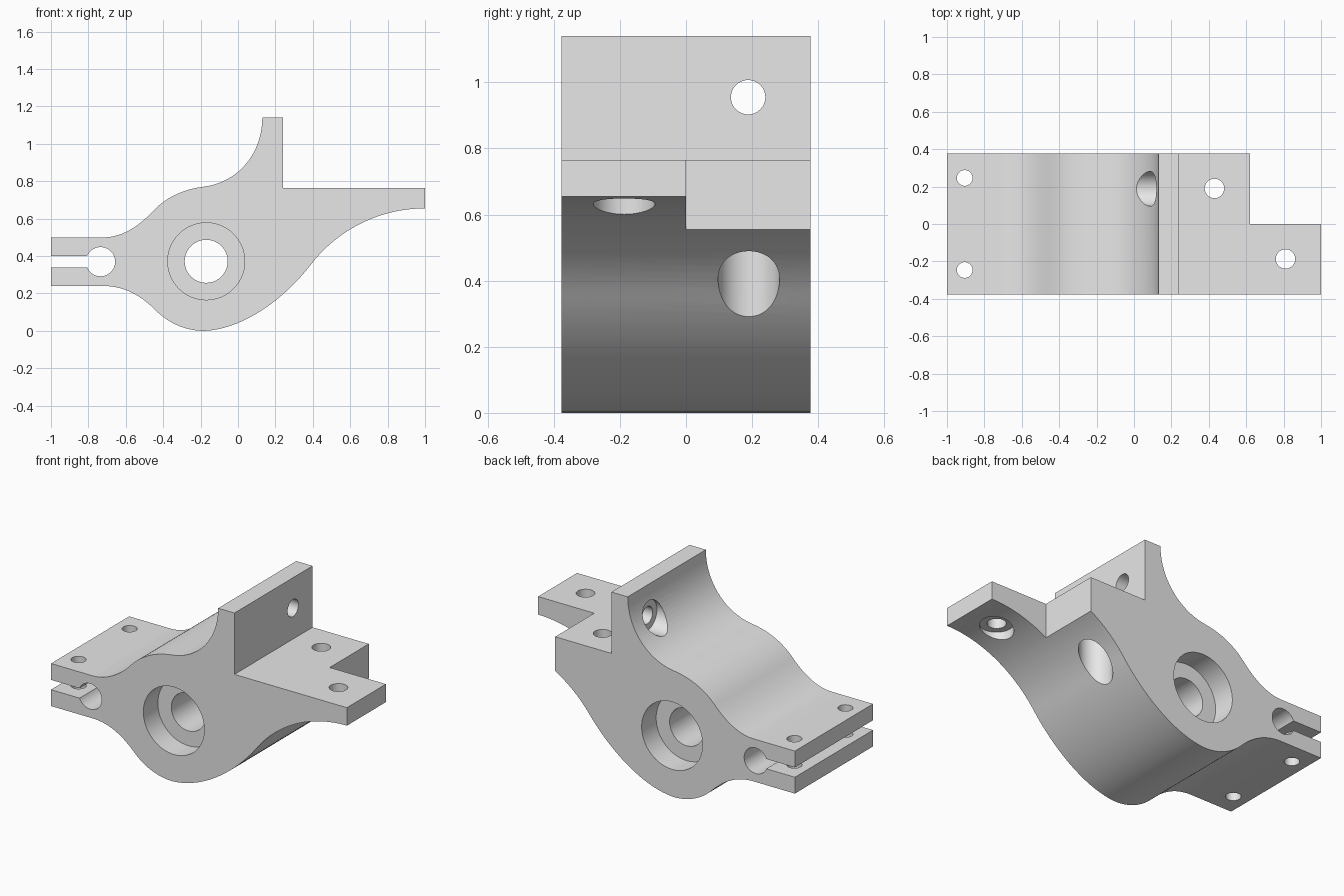
import bpy, bmesh, math
from mathutils import Vector, Matrix
from mathutils.geometry import interpolate_bezier

old = bpy.data.objects.get("Cube")
if old:
    bpy.data.objects.remove(old, do_unlink=True)

HALF = 0.377          # half of the width along y

grey = bpy.data.materials.new("plain_grey")
grey.use_nodes = True
grey.diffuse_color = (0.8, 0.8, 0.8, 1)
grey.node_tree.nodes["Principled BSDF"].inputs["Base Color"].default_value = (0.8, 0.8, 0.8, 1)


def make_object(name, bm):
    bmesh.ops.recalc_face_normals(bm, faces=bm.faces)
    mesh = bpy.data.meshes.new(name)
    bm.to_mesh(mesh)
    bm.free()
    mesh.materials.append(grey)
    obj = bpy.data.objects.new(name, mesh)
    bpy.context.collection.objects.link(obj)
    return obj


def curve(a, ha, hb, b, n=20):
    pts = [Vector((x, 0, z)) for x, z in (a, ha, hb, b)]
    return [(p.x, p.z) for p in interpolate_bezier(*pts, n)]


def arc(cx, cz, r, start, end, n=24):
    angles = [math.radians(start + (end - start) * i / (n - 1)) for i in range(n)]
    return [(cx + r * math.cos(t), cz + r * math.sin(t)) for t in angles]


# Side profile of the body, clockwise from the clamp lugs
top = (curve((-0.72, 0.50), (-0.62, 0.50), (-0.53, 0.56), (-0.46, 0.635))
      + curve((-0.46, 0.635), (-0.39, 0.71), (-0.30, 0.755), (-0.19, 0.77))[1:]
      + curve((-0.19, 0.77), (0.0, 0.79), (0.13, 0.95), (0.13, 1.14))[1:])
plate = [(0.24, 1.14), (0.24, 0.765), (1, 0.765)]
under = arc(1, -0.115, 0.77, 90, 142.4)
belly = (curve(under[-1], (0.26, 0.185), (0.04, 0.01), (-0.18, 0))[1:]
        + curve((-0.18, 0), (-0.28, 0), (-0.37, 0.04), (-0.44, 0.11))[1:]
        + curve((-0.44, 0.11), (-0.53, 0.20), (-0.62, 0.24), (-0.72, 0.24))[1:])
profile = [(-1, 0.50)] + top + plate + under + belly + [(-1, 0.24)]

bm = bmesh.new()
face = bm.faces.new([bm.verts.new((x, -HALF, z)) for x, z in profile])
side = bmesh.ops.extrude_face_region(bm, geom=[face])
moved = [v for v in side["geom"] if isinstance(v, bmesh.types.BMVert)]
bmesh.ops.translate(bm, verts=moved, vec=(0, 2 * HALF, 0))
body = make_object("bracket_body", bm)


def cut(bm):
    cutter = make_object("cutter", bm)
    cutter.hide_render = True
    mod = body.modifiers.new("cut", "BOOLEAN")
    mod.operation = "DIFFERENCE"
    mod.solver = "EXACT"
    mod.object = cutter
    bpy.context.view_layer.objects.active = body
    bpy.ops.object.modifier_apply(modifier=mod.name)
    bpy.data.objects.remove(cutter, do_unlink=True)


def drill(start, end, radius):
    a, b = Vector(start), Vector(end)
    turn = (b - a).to_track_quat("Z", "Y").to_matrix().to_4x4()
    bm = bmesh.new()
    bmesh.ops.create_cone(bm, cap_ends=True, segments=64, radius1=radius, radius2=radius,
                          depth=(b - a).length,
                          matrix=Matrix.Translation((a + b) / 2) @ turn)
    cut(bm)


def cut_box(low, high):
    a, b = Vector(low), Vector(high)
    bm = bmesh.new()
    bmesh.ops.create_cube(bm, size=1, matrix=Matrix.Translation((a + b) / 2)
                          @ Matrix.Diagonal((*(b - a), 1)))
    cut(bm)


# Corner notch and clamp slot
cut_box((0.62, 0, -0.2), (1.2, 0.6, 1))
cut_box((-1.2, -0.6, 0.34), (-0.74, 0.6, 0.40))
drill((-0.735, -0.6, 0.37), (-0.735, 0.6, 0.37), 0.078)

# Main bore with a wider recess at each end
drill((-0.17, -0.6, 0.372), (-0.17, 0.6, 0.372), 0.115)
for s in (-1, 1):
    drill((-0.17, s * 0.6, 0.372), (-0.17, s * (HALF - 0.14), 0.372), 0.206)

# Clamp screw holes
for s in (-1, 1):
    drill((-0.905, s * 0.246, 0.1), (-0.905, s * 0.246, 0.7), 0.042)

# Counterbored mounting holes in the ledge and the upright plate
for x, y in ((0.43, 0.19), (0.81, -0.187)):
    drill((x, y, 0.5), (x, y, 0.9), 0.052)
    drill((x, y, -0.1), (x, y, 0.655), 0.093)
drill((0.0, 0.188, 0.955), (0.4, 0.188, 0.955), 0.052)
drill((-0.3, 0.188, 0.955), (0.13, 0.188, 0.955), 0.093)

# Smooth curved walls, sharp edges
bpy.ops.object.select_all(action="DESELECT")
body.select_set(True)
bpy.context.view_layer.objects.active = body
bpy.ops.object.shade_smooth_by_angle(angle=math.radians(30))
